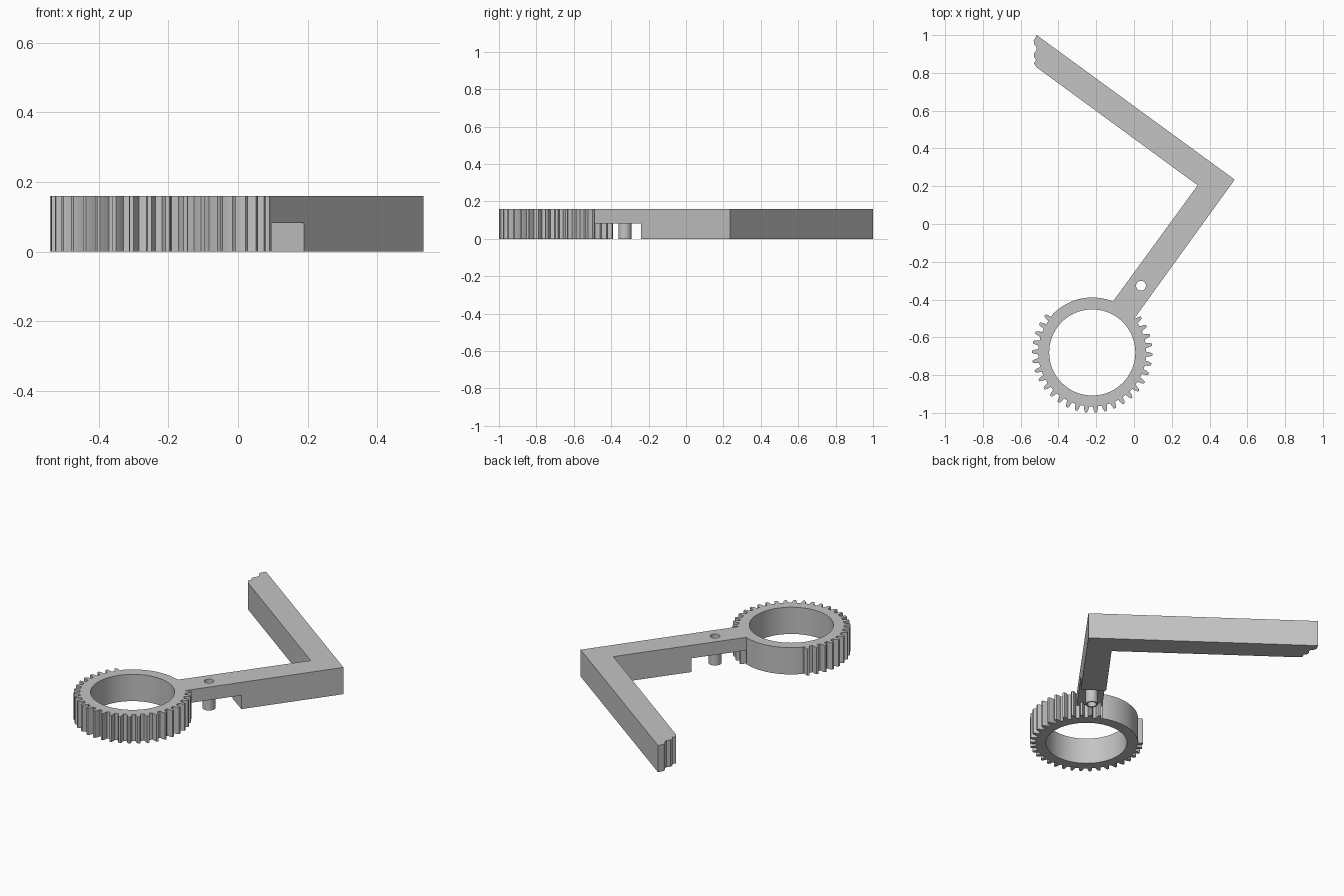
import bpy, bmesh, math
from mathutils import Vector

cube = bpy.data.objects.get("Cube")
if cube:
    bpy.data.objects.remove(cube, do_unlink=True)

HEIGHT, HALF = 0.16, 0.082
CENTRE = Vector((-0.221, -0.68))
ALONG = Vector((0.586, 0.81))      # direction of the short arm
PIN = Vector((0.037, -0.327))

grey = bpy.data.materials.new("plain_grey")
grey.use_nodes = True
grey.diffuse_color = (0.55, 0.55, 0.55, 1)
grey.node_tree.nodes["Principled BSDF"].inputs["Base Color"].default_value = grey.diffuse_color


def polar(radius, degrees, centre=CENTRE):
    a = math.radians(degrees)
    return centre + radius * Vector((math.cos(a), math.sin(a)))


def circle(radius, centre, steps):
    return [polar(radius, 360 * i / steps, centre) for i in range(steps)]


def prism(name, outline, low, high):
    bm = bmesh.new()
    face = bm.faces.new([bm.verts.new((p[0], p[1], low)) for p in outline])
    top = bmesh.ops.extrude_face_region(bm, geom=[face])["geom"]
    bmesh.ops.translate(bm, vec=(0, 0, high - low),
                        verts=[v for v in top if isinstance(v, bmesh.types.BMVert)])
    bmesh.ops.recalc_face_normals(bm, faces=bm.faces)
    mesh = bpy.data.meshes.new(name)
    bm.to_mesh(mesh)
    bm.free()
    mesh.materials.append(grey)
    obj = bpy.data.objects.new(name, mesh)
    bpy.context.collection.objects.link(obj)
    return obj


def combine(obj, other, operation):
    mod = obj.modifiers.new(operation.lower(), "BOOLEAN")
    mod.operation, mod.solver, mod.object = operation, "EXACT", other
    bpy.ops.object.select_all(action="DESELECT")
    obj.select_set(True)
    bpy.context.view_layer.objects.active = obj
    bpy.ops.object.modifier_apply(modifier=mod.name)
    bpy.data.objects.remove(other, do_unlink=True)


# Gear ring: teeth most of the way round, then a plain arc
PITCH = 9.4
tooth = [(-0.29, 0.286), (-0.21, 0.306), (-0.11, 0.319),
         (0.11, 0.319), (0.21, 0.306), (0.29, 0.286)]
outline = [polar(r, -2 + PITCH * (k + f)) for k in range(-23, 8) for f, r in tooth]
outline += [polar(0.291, 68 + 3 * i) for i in range(24)]
gear = prism("gear_ring", outline, 0, HEIGHT)
combine(gear, prism("ring_bore", circle(0.228, CENTRE, 72), -0.1, 0.3), "DIFFERENCE")

# Bent arm with a scalloped far end
left, right = Vector((-0.108, -0.405)), Vector((0.02, -0.475))
far_end = [(-0.515, 1.0), (-0.531, 0.97), (-0.53, 0.953), (-0.516, 0.936),
           (-0.516, 0.92), (-0.53, 0.903), (-0.53, 0.885), (-0.518, 0.868),
           (-0.53, 0.85), (-0.515, 0.829)]
arm = prism("bent_arm", [left - 0.05 * ALONG, right - 0.05 * ALONG, (0.533, 0.235)]
            + far_end + [(0.337, 0.205)], 0, HEIGHT)

# Notch under the arm beside the ring
side = Vector((ALONG.y, -ALONG.x))
wall = Vector((0.19, -0.24))
notch = prism("notch_cutter", [wall + 0.1 * side, wall - 0.3 * side,
                               wall - 0.3 * side - 0.6 * ALONG,
                               wall + 0.1 * side - 0.6 * ALONG], -0.1, HALF)
combine(arm, notch, "DIFFERENCE")

# Hollow peg hanging in the notch, bored through the arm
combine(arm, prism("peg", circle(0.035, PIN, 32), 0, HALF + 0.03), "UNION")
combine(arm, prism("peg_bore", circle(0.026, PIN, 32), -0.1, 0.3), "DIFFERENCE")

# Join ring and arm into one solid
combine(gear, arm, "UNION")
gear.name = "geared_arm"
bpy.ops.object.shade_smooth_by_angle(angle=math.radians(25))
